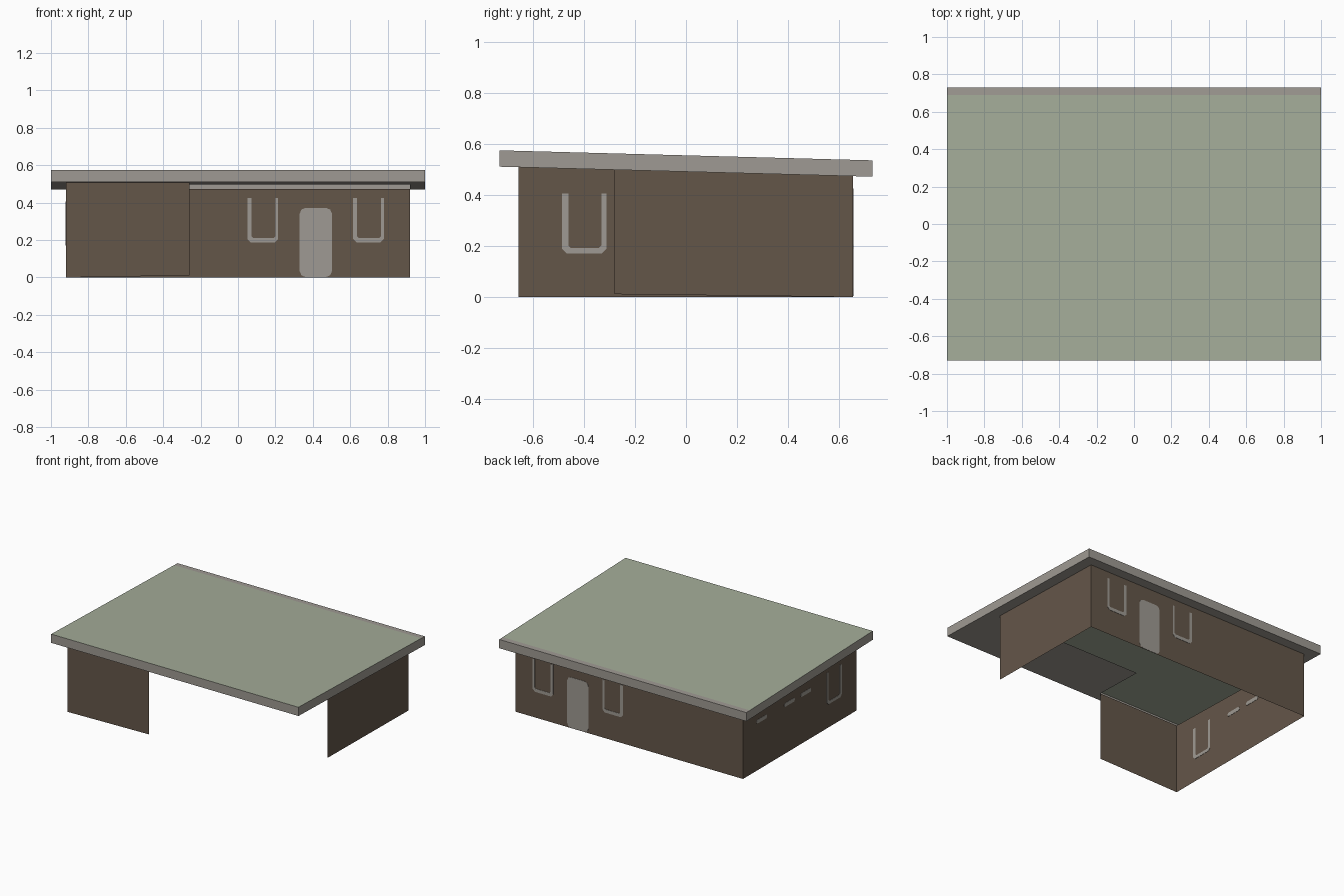
import bpy, bmesh

if "Cube" in bpy.data.objects:
    bpy.data.objects.remove(bpy.data.objects["Cube"])


def material(name, rgb):
    lin = [(c / 255 / 12.92) if c < 10 else ((c / 255 + 0.055) / 1.055) ** 2.4 for c in rgb]
    m = bpy.data.materials.new(name)
    m.diffuse_color = (*lin, 1)
    m.use_nodes = True
    m.node_tree.nodes["Principled BSDF"].inputs["Base Color"].default_value = m.diffuse_color
    return m


GREEN = material("sage_green", (164, 173, 153))
GREY = material("warm_grey", (159, 154, 147))
BROWN = material("wall_brown", (100, 86, 73))

X0, X1, XN = -0.92, 0.92, -0.26      # wall footprint and notch in x
Y0, Y1, YN = -0.657, 0.655, -0.28    # wall footprint and notch in y
RX, RY = 1.0, 0.73                   # roof half sizes


def top(y):
    return 0.555 - 0.0268 * y


def under(y):
    return top(y) - 0.064


def make(name, bm, *mats):
    me = bpy.data.meshes.new(name)
    bm.to_mesh(me)
    bm.free()
    for m in mats:
        me.materials.append(m)
    ob = bpy.data.objects.new(name, me)
    bpy.context.collection.objects.link(ob)
    return ob


def face(bm, pts, mat=0):
    f = bm.faces.new([bm.verts.new(p) for p in pts])
    f.material_index = mat


# Hollow sloping roof: green top, grey back edge strip, grey fascia and soffit
bm = bmesh.new()
for a, b, mat in ((-RY, 0.69, 0), (0.69, RY, 1)):
    face(bm, [(-RX, a, top(a)), (RX, a, top(a)), (RX, b, top(b)), (-RX, b, top(b))], mat)
corners = [(-RX, -RY), (RX, -RY), (RX, RY), (-RX, RY)]
for i in range(4):
    (ax, ay), (bx, by) = corners[i], corners[(i + 1) % 4]
    face(bm, [(ax, ay, under(ay)), (bx, by, under(by)), (bx, by, top(by)), (ax, ay, top(ay))], 1)
xs, ys = [-RX, X0, XN, X1, RX], [-RY, Y0, YN, Y1, RY]
for i in range(4):
    for j in range(4):
        # leave the L-shaped room open
        if (i == 1 and j in (1, 2)) or (i == 2 and j == 2):
            continue
        a, b, c, d = xs[i], xs[i + 1], ys[j], ys[j + 1]
        face(bm, [(a, c, under(c)), (a, d, under(d)), (b, d, under(d)), (b, c, under(c))], 1)
bmesh.ops.remove_doubles(bm, verts=bm.verts, dist=1e-5)
make("roof", bm, GREEN, GREY)


# Single-sheet walls, bottoms lifting slightly at the free ends
def wall(name, a, b, za=0.0, zb=0.0):
    bm = bmesh.new()
    face(bm, [(*a, za), (*b, zb), (*b, under(b[1])), (*a, under(a[1]))])
    make(name, bm, BROWN)


wall("front_wall", (X0, Y0), (XN, Y0), 0, 0.011)
wall("right_wall", (X1, YN), (X1, Y1), 0.011, 0)
wall("back_wall", (X1, Y1), (X0, Y1))
wall("left_wall", (X0, Y1), (X0, Y0))


# Thin painted plates showing on both sides of a wall
def plate(name, outline, axis, pos, t=0.004):
    bm = bmesh.new()
    if axis == 'Y':
        pts = [(u, pos - t / 2, z) for u, z in outline]
        move = (0, t, 0)
    else:
        pts = [(pos - t / 2, u, z) for u, z in outline]
        move = (t, 0, 0)
    face(bm, pts)
    r = bmesh.ops.extrude_face_region(bm, geom=bm.faces[:])
    bmesh.ops.translate(bm, vec=move,
                        verts=[v for v in r["geom"] if isinstance(v, bmesh.types.BMVert)])
    bmesh.ops.recalc_face_normals(bm, faces=bm.faces)
    make(name, bm, GREY)


def rounded(a, b, c, d, r):
    k = r * 0.3
    return [(a + r, c), (b - r, c), (b - k, c + k), (b, c + r), (b, d - r), (b - k, d - k),
            (b - r, d), (a + r, d), (a + k, d - k), (a, d - r), (a, c + r), (a + k, c + k)]


def u_frame(a, b, c, d, wl, wb, wr):
    r = 0.018
    return [(a, d), (a, c + r), (a + r, c), (b - r, c), (b, c + r), (b, d),
            (b - wr, d), (b - wr, c + wb + r / 2), (b - wr - r / 2, c + wb),
            (a + wl + r / 2, c + wb), (a + wl, c + wb + r / 2), (a + wl, d)]


plate("door", rounded(0.33, 0.502, 0.003, 0.372, 0.03), 'Y', Y1)
for n, x in enumerate((0.05, 0.615)):
    plate(f"back_window_{n}", u_frame(x, x + 0.165, 0.188, 0.425, 0.022, 0.024, 0.015), 'Y', Y1)
plate("left_window", u_frame(-0.485, -0.312, 0.17, 0.405, 0.024, 0.022, 0.02), 'X', X0)
for n, y in enumerate((-0.07, 0.12, 0.44)):
    plate(f"left_sill_{n}", rounded(y - 0.06, y + 0.06, 0.342, 0.37, 0.01), 'X', X0)
